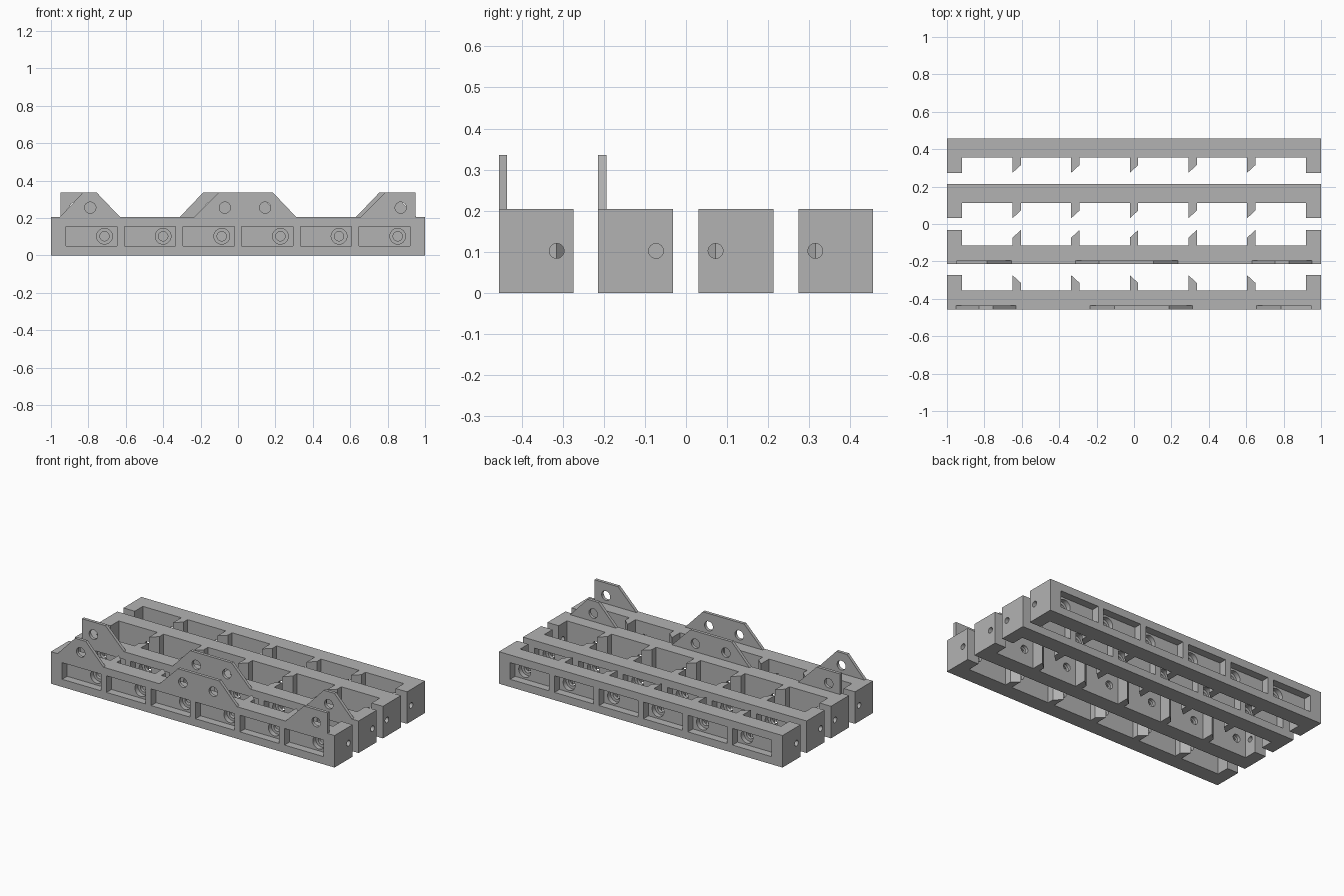
import bpy, bmesh, math
from mathutils import Vector

cube = bpy.data.objects.get("Cube")
if cube:
    bpy.data.objects.remove(cube, do_unlink=True)

grey = bpy.data.materials.new("plain grey")
grey.use_nodes = True
colour = (0.45, 0.45, 0.45, 1)
grey.diffuse_color = colour
grey.node_tree.nodes["Principled BSDF"].inputs["Base Color"].default_value = colour

HEIGHT, DEPTH, SPINE, ARM = 0.204, 0.182, 0.1, 0.92
PITCH, RIB, MID = 0.3135, 0.0225, 0.102
SLOPE = 0.141          # depth where rib bevels start and end holes sit


def make_object(name, prisms):
    """Build one mesh from (outline points, extrusion vector) pairs."""
    bm = bmesh.new()
    for points, vec in prisms:
        face = bm.faces.new([bm.verts.new(p) for p in points])
        out = bmesh.ops.extrude_face_region(bm, geom=[face], use_keep_orig=True)
        moved = [g for g in out["geom"] if isinstance(g, bmesh.types.BMVert)]
        bmesh.ops.translate(bm, verts=moved, vec=vec)
    bmesh.ops.recalc_face_normals(bm, faces=bm.faces)
    mesh = bpy.data.meshes.new(name)
    bm.to_mesh(mesh)
    bm.free()
    mesh.materials.append(grey)
    obj = bpy.data.objects.new(name, mesh)
    bpy.context.scene.collection.objects.link(obj)
    return obj


def cut(obj, prisms):
    """Subtract prisms from the object and keep the finished mesh."""
    cutter = make_object("cutter", prisms)
    cutter.hide_render = True
    mod = obj.modifiers.new("cut", "BOOLEAN")
    mod.operation, mod.solver, mod.object = "DIFFERENCE", "EXACT", cutter
    graph = bpy.context.evaluated_depsgraph_get()
    graph.update()
    mesh = bpy.data.meshes.new_from_object(obj.evaluated_get(graph))
    obj.modifiers.clear()
    obj.data = mesh
    bpy.data.objects.remove(cutter, do_unlink=True)


def finish(obj):
    bpy.ops.object.select_all(action="DESELECT")
    obj.select_set(True)
    bpy.context.view_layer.objects.active = obj
    bpy.ops.object.shade_smooth_by_angle(angle=math.radians(30))


def circle(radius, n=32):
    return [(radius * math.cos(2 * math.pi * i / n),
             radius * math.sin(2 * math.pi * i / n)) for i in range(n)]


def build_rail(name, y0, sx, sy, with_tabs):
    def at(x, d, z):
        return Vector((sx * x, y0 + sy * d, z))

    def hole(x, z, r, start, length):
        return [at(x + u, start, z + w) for u, w in circle(r)], (0, sy * length, 0)

    # comb-shaped plan: spine, end arms and bevelled ribs
    plan = [(-1, 0), (-1, DEPTH), (-ARM, DEPTH), (-ARM, SPINE)]
    for k in range(-2, 3):
        left, right = k * PITCH - RIB, k * PITCH + RIB
        plan += [(left, SPINE), (left, DEPTH), (right, SLOPE), (right, SPINE)]
    plan += [(ARM, SPINE), (ARM, DEPTH), (1, DEPTH), (1, 0)]
    rail = make_object(name, [([at(x, d, 0) for x, d in plan], (0, 0, HEIGHT))])

    # outer recesses, counterbores, through holes and end holes
    cells = [(k - 2.5) * PITCH for k in range(6)]
    half, tall = 0.137, 0.053
    cut(rail, [([at(c + u * half, -0.02, MID + w * tall)
                 for u, w in ((-1, -1), (1, -1), (1, 1), (-1, 1))],
                (0, sy * 0.07, 0)) for c in cells])
    cut(rail, [hole(c + 0.07, MID, 0.042, 0.03, 0.05) for c in cells])
    cut(rail, [hole(c + 0.07, MID, 0.025, 0.03, 0.09) for c in cells])
    cut(rail, [([at(x, SLOPE + u, MID + w) for u, w in circle(0.018)],
                (sx * 0.12, 0, 0)) for x in (-1.02, 0.9)])
    finish(rail)

    # upright mounting tabs: foot left, top left, top right, foot right, holes
    if with_tabs:
        tabs = (("left_tab", (-0.953, -0.83, -0.755, -0.63), (-0.79,)),
                ("middle_tab", (-0.235, -0.105, 0.187, 0.312), (-0.07, 0.145)),
                ("right_tab", (0.655, 0.785, 0.95, 0.95), (0.87,)))
        for label, (a, b, c, d), holes in tabs:
            top = 0.335
            outline = [(a, HEIGHT), (b, top), (c, top), (d, HEIGHT)]
            tab = make_object(name + "_" + label,
                              [([at(x, 0, z) for x, z in outline], (0, sy * 0.02, 0))])
            cut(tab, [hole(x, 0.255, 0.03, -0.02, 0.06) for x in holes])
            finish(tab)


build_rail("front_rail", -0.456, 1, 1, True)
build_rail("front_middle_rail", -0.214, -1, 1, True)
build_rail("back_middle_rail", 0.213, 1, -1, False)
build_rail("back_rail", 0.456, 1, -1, False)
